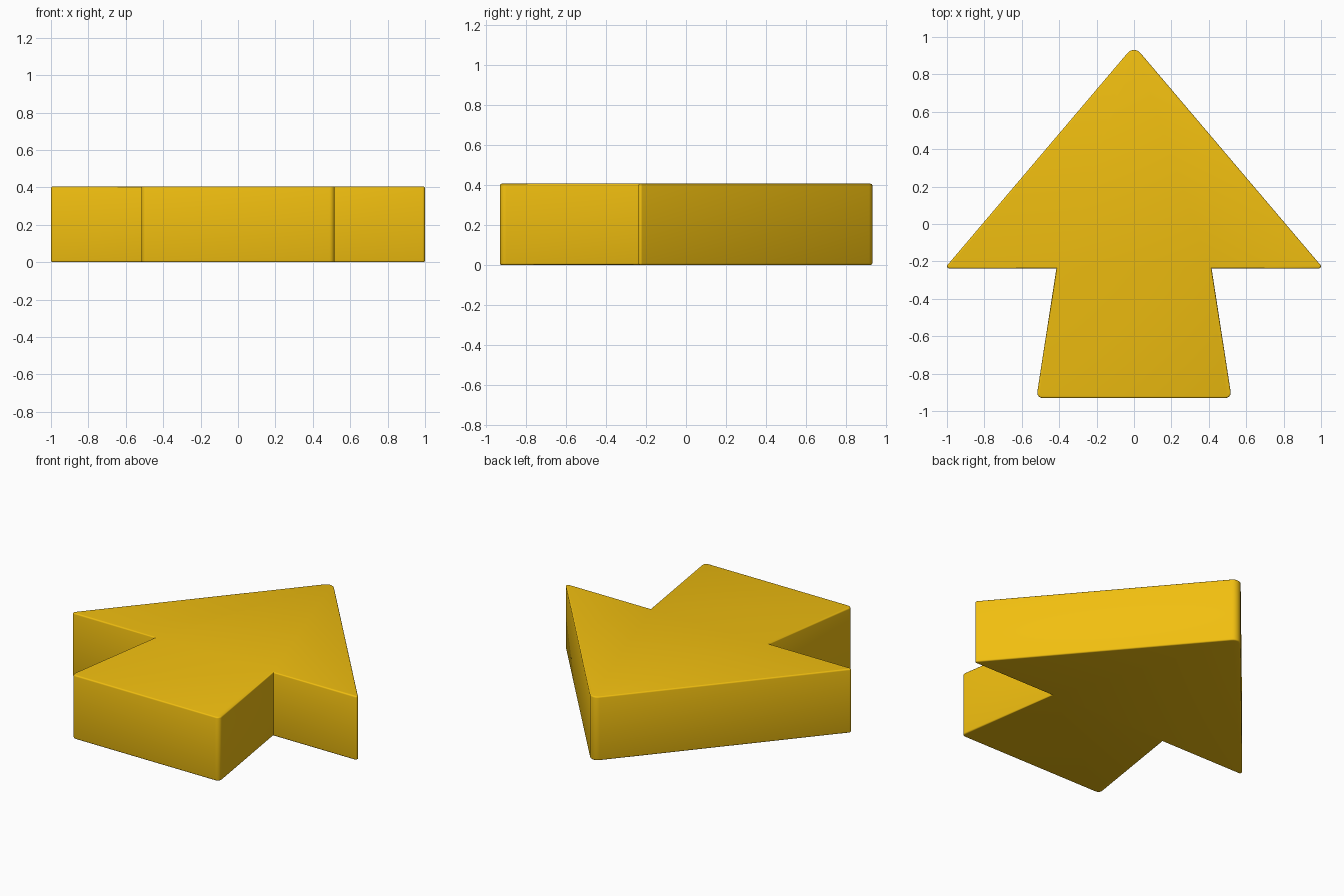
import bpy, bmesh, math
from mathutils import Vector

if "Cube" in bpy.data.objects:
    bpy.data.objects.remove(bpy.data.objects["Cube"])

HEIGHT = 0.405
EDGE = 0.008

# Right half of the outline: x, y, corner radius
half = [(0.522, -0.93, 0.028), (0.415, -0.238, 0.0), (1.013, -0.238, 0.012)]
corners = half + [(0, 0.955, 0.045)] + [(-x, y, r) for x, y, r in reversed(half)]


def rounded(points, steps=6):
    """Replace each corner with a tangent arc."""
    out = []
    for i, (x, y, r) in enumerate(points):
        p = Vector((x, y))
        if r == 0:
            out.append(p)
            continue
        a = (Vector(points[i - 1][:2]) - p).normalized()
        b = (Vector(points[(i + 1) % len(points)][:2]) - p).normalized()
        h = a.angle(b) / 2
        centre = p + (a + b).normalized() * r / math.sin(h)
        start = p + a * r / math.tan(h) - centre
        end = p + b * r / math.tan(h) - centre
        sweep = math.pi - 2 * h
        for k in range(steps + 1):
            t = k / steps
            out.append(centre + (start * math.sin((1 - t) * sweep)
                                 + end * math.sin(t * sweep)) / math.sin(sweep))
    return out


# Extruded arrow slab
bm = bmesh.new()
base = bm.faces.new([bm.verts.new((p.x, p.y, 0)) for p in rounded(corners)])
ext = bmesh.ops.extrude_face_region(bm, geom=[base], use_keep_orig=True)
top = [v for v in ext["geom"] if isinstance(v, bmesh.types.BMVert)]
bmesh.ops.translate(bm, verts=top, vec=(0, 0, HEIGHT))
bmesh.ops.recalc_face_normals(bm, faces=bm.faces)

# Softened rims on the top and bottom
rims = [e for e in bm.edges if abs(e.verts[0].co.z - e.verts[1].co.z) < 1e-5]
bmesh.ops.bevel(bm, geom=rims, offset=EDGE, segments=3, profile=0.5,
                affect='EDGES', clamp_overlap=True)

mesh = bpy.data.meshes.new("arrow")
bm.to_mesh(mesh)
bm.free()
arrow = bpy.data.objects.new("arrow", mesh)
bpy.context.collection.objects.link(arrow)

# Yellow finish and smooth rounded corners
mat = bpy.data.materials.new("yellow")
mat.diffuse_color = (0.88, 0.52, 0.005, 1)
mat.use_nodes = True
mat.node_tree.nodes["Principled BSDF"].inputs["Base Color"].default_value = mat.diffuse_color
mesh.materials.append(mat)
bpy.context.view_layer.objects.active = arrow
arrow.select_set(True)
bpy.ops.object.shade_smooth_by_angle(angle=math.radians(40))
